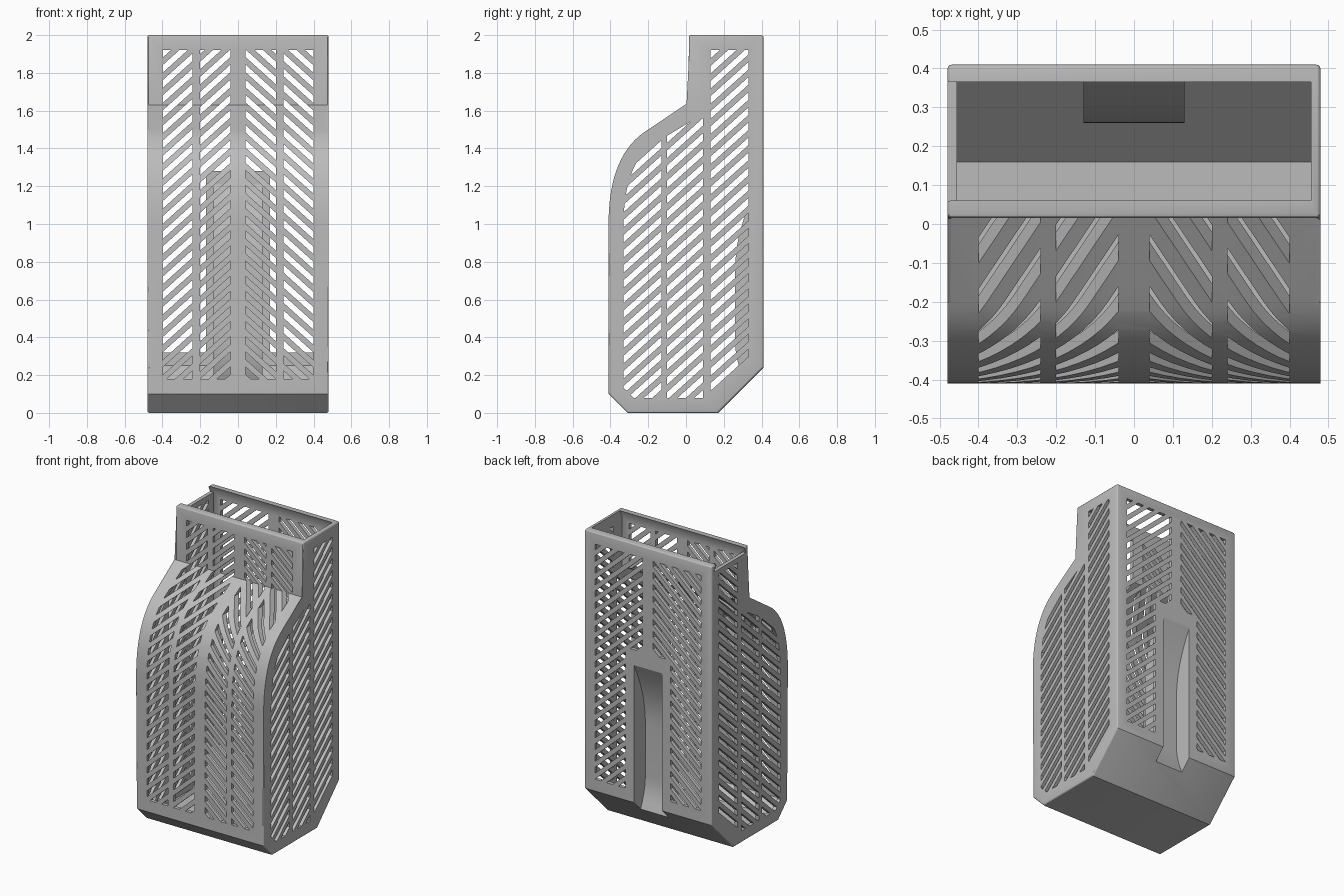
import bpy, bmesh, math
from mathutils import Vector

if "Cube" in bpy.data.objects:
    bpy.data.objects.remove(bpy.data.objects["Cube"], do_unlink=True)

WALL = 0.025       # shell thickness
MARGIN = 0.08      # solid border around the side vents
HALF = 0.48        # half width
PITCH, SLOT, SLOPE = 0.08, 0.04, math.tan(math.radians(42))

grey = bpy.data.materials.new("plain grey")
grey.use_nodes = True
grey.diffuse_color = (0.5, 0.5, 0.5, 1)
grey.node_tree.nodes["Principled BSDF"].inputs["Base Color"].default_value = (0.5, 0.5, 0.5, 1)


def add_prism(bm, pts, axis, lo, hi):
    """Extrude a 2D polygon along x (points are y, z) or y (points are x, z)."""
    def place(p, t):
        return (t, p[0], p[1]) if axis == "x" else (p[0], t, p[1])
    a = [bm.verts.new(place(p, lo)) for p in pts]
    b = [bm.verts.new(place(p, hi)) for p in pts]
    bm.faces.new(a)
    bm.faces.new(b[::-1])
    n = len(pts)
    for i in range(n):
        j = (i + 1) % n
        bm.faces.new((a[j], a[i], b[i], b[j]))


def to_object(bm, name):
    bmesh.ops.recalc_face_normals(bm, faces=bm.faces)
    mesh = bpy.data.meshes.new(name)
    bm.to_mesh(mesh)
    bm.free()
    ob = bpy.data.objects.new(name, mesh)
    bpy.context.collection.objects.link(ob)
    mesh.materials.append(grey)
    return ob


def prism(name, pts, axis, lo, hi):
    bm = bmesh.new()
    add_prism(bm, pts, axis, lo, hi)
    return to_object(bm, name)


def subtract(ob, cutter):
    mod = ob.modifiers.new("cut", "BOOLEAN")
    mod.operation, mod.solver, mod.object = "DIFFERENCE", "EXACT", cutter
    bpy.ops.object.select_all(action="DESELECT")
    bpy.context.view_layer.objects.active = ob
    ob.select_set(True)
    bpy.ops.object.modifier_apply(modifier=mod.name)
    bpy.data.objects.remove(cutter, do_unlink=True)


def bezier(p, n):
    p = [Vector(q) for q in p]
    out = []
    for i in range(n + 1):
        t = i / n
        u = 1 - t
        out.append(p[0] * u**3 + p[1] * 3 * u * u * t + p[2] * 3 * u * t * t + p[3] * t**3)
    return out


def half_planes(pts, dist):
    """Inward edge planes (normal, offset) of a counter-clockwise polygon."""
    planes = []
    for i, a in enumerate(pts):
        d = (pts[(i + 1) % len(pts)] - a).normalized()
        n = Vector((-d.y, d.x))
        planes.append((n, n.dot(a) + dist))
    return planes


def inset(pts, dist):
    planes = half_planes(pts, dist)
    out = []
    for i in range(len(pts)):
        (n, c), (m, e) = planes[i - 1], planes[i]
        det = n.x * m.y - n.y * m.x
        if abs(det) < 1e-6:
            out.append(pts[i] + m * dist)
        else:
            out.append(Vector(((c * m.y - e * n.y) / det, (n.x * e - m.x * c) / det)))
    return out


def clip(poly, n, c):
    out = []
    for i, b in enumerate(poly):
        a = poly[i - 1]
        da, db = n.dot(a) - c, n.dot(b) - c
        if (da >= 0) != (db >= 0):
            out.append(a.lerp(b, da / (da - db)))
        if db >= 0:
            out.append(b)
    return out


def area(poly):
    return abs(sum(poly[i - 1].cross(p) for i, p in enumerate(poly))) / 2


def cut_slots(name, columns, axis, spans):
    """Cut diagonal vents in columns of (start, end, trimming planes, slope)."""
    bm = bmesh.new()
    for a, b, planes, slope in columns:
        for k in range(-10, 40):
            za, zb = k * PITCH + slope * a, k * PITCH + slope * b
            poly = [Vector(p) for p in ((a, za), (b, zb), (b, zb + SLOT), (a, za + SLOT))]
            for n, c in planes:
                poly = clip(poly, n, c)
            poly = [p for i, p in enumerate(poly) if (p - poly[i - 1]).length > 1e-4]
            if len(poly) > 2 and area(poly) > 2e-4:
                for lo, hi in spans:
                    add_prism(bm, poly, axis, lo, hi)
    subtract(body, to_object(bm, name))


def mirrored(ranges, z_lo, z_hi):
    """Chevron columns on both halves, between two heights."""
    limit = [(Vector((0, 1)), z_lo), (Vector((0, -1)), -z_hi)]
    return [(min(s * a, s * b), max(s * a, s * b), limit, -s * SLOPE)
            for s in (-1, 1) for a, b in ranges]


# Outer side profile (y, z), counter-clockwise
lower = [Vector(p) for p in ((-0.31, 0), (0.17, 0), (0.41, 0.24), (0.41, 2))]
neck = [Vector(p) for p in ((0.015, 2), (0.015, 1.63))]
shoulder = bezier([(-0.2, 1.5), (-0.34, 1.415), (-0.41, 1.25), (-0.41, 1.0)], 16)
profile = lower + neck + shoulder + [Vector((-0.41, 0.1))]

# Solid body with softened side edges and top rim
bm = bmesh.new()
add_prism(bm, profile, "x", -HALF, HALF)
soft = [e for e in bm.edges
        if abs(e.verts[0].co.x - e.verts[1].co.x) < 1e-5
        or min(v.co.z for v in e.verts) > 1.99]
bmesh.ops.bevel(bm, geom=soft, offset=0.012, segments=3, profile=0.5, affect="EDGES")
body = to_object(bm, "vented_container")

# Cavity: inset profile with dovetail lips at the open top
inner = inset(profile, WALL)
lid = [Vector(p) for p in ((0.04, 1.955), (0.385, 1.955), (0.36, 2.01), (0.065, 2.01))]
cavity = prism("cavity", inner[:3] + [lid[1], lid[2], lid[3], lid[0]] + inner[5:],
               "x", -HALF + WALL, HALF - WALL)

# Finger scoop in the back: keep a curved shell inside, hollow it from outside
scoop = bezier([(0.41, 1.26), (0.32, 1.08), (0.26, 0.95), (0.26, 0.75)], 12)
scoop += bezier([(0.26, 0.38), (0.26, 0.3), (0.28, 0.24), (0.31, 0.17)], 5)
shell = scoop + [Vector((0.31, 0.1)), Vector((0.6, 0.1)), Vector((0.6, 1.26))]
subtract(cavity, prism("scoop_shell", shell, "x", -0.13, 0.13))
subtract(body, cavity)
hollow = [p + Vector((0.027, -0.03 if p.y > 0.7 else 0.0)) for p in scoop]
hollow += [Vector((0.36, 0.1)), Vector((0.6, 0.1)), Vector((0.6, hollow[0].y))]
subtract(body, prism("scoop_hollow", hollow, "x", -0.105, 0.105))

# Sliding lid entry through the wall on one end
subtract(body, prism("lid_entry", lid, "x", -0.6, -0.44))

# Side vents follow the outline
planes = half_planes(profile, MARGIN)
base, front = planes[:4], planes[:1] + planes[5:]
cut_slots("side_vents", [(-0.33, -0.13, front, SLOPE), (-0.1, 0.09, front, SLOPE),
                         (0.13, 0.33, base, SLOPE)], "x", [(-0.6, -0.4), (0.4, 0.6)])

# Front vents, then back vents above and beside the scoop
cut_slots("front_vents", mirrored([(0.04, 0.2), (0.24, 0.4)], 0.18, 1.92), "y", [(-0.5, 0.15)])
cut_slots("upper_back_vents", mirrored([(0.04, 0.4)], 1.28, 1.92), "y", [(0.32, 0.5)])
cut_slots("lower_back_vents", mirrored([(0.17, 0.4)], 0.32, 1.28), "y", [(0.32, 0.5)])

# Shading
bpy.ops.object.select_all(action="DESELECT")
bpy.context.view_layer.objects.active = body
body.select_set(True)
bpy.ops.object.shade_smooth_by_angle(angle=math.radians(25))
